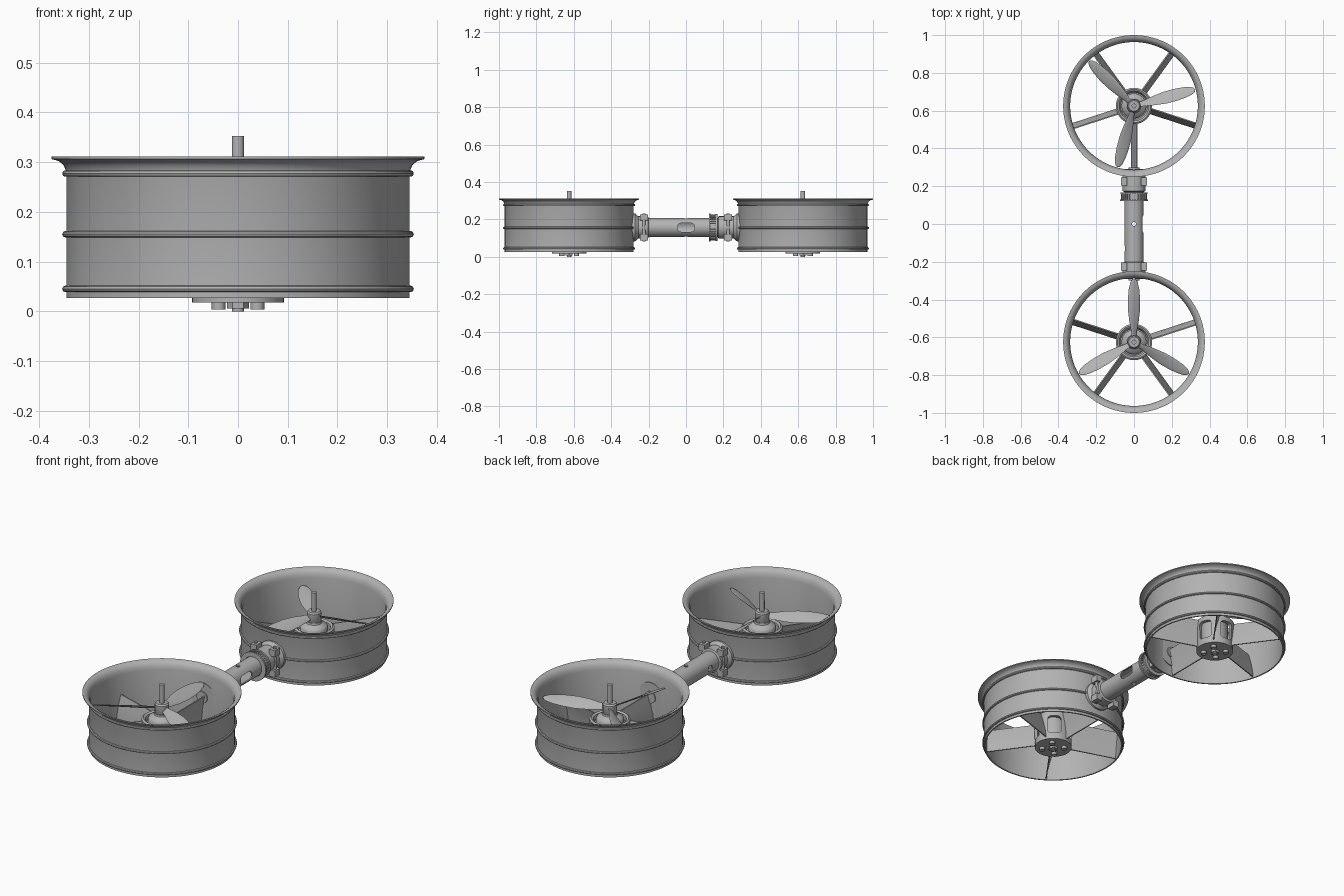
import bpy, bmesh
from math import sin, cos, pi, radians, tau
from mathutils import Matrix, Vector

if "Cube" in bpy.data.objects:
    bpy.data.objects.remove(bpy.data.objects["Cube"])

grey = bpy.data.materials.new("plain_grey")
grey.use_nodes = True
grey.diffuse_color = (0.45, 0.45, 0.45, 1)
grey.node_tree.nodes["Principled BSDF"].inputs["Base Color"].default_value = (0.45, 0.45, 0.45, 1)

T, I = Matrix.Translation, Matrix.Identity(4)


def rot(deg, axis="Z"):
    return Matrix.Rotation(radians(deg), 4, axis)


def finish(name, bm, matrix=I):
    bm.transform(matrix)
    bmesh.ops.recalc_face_normals(bm, faces=bm.faces)
    mesh = bpy.data.meshes.new(name)
    bm.to_mesh(mesh)
    bm.free()
    mesh.materials.append(grey)
    obj = bpy.data.objects.new(name, mesh)
    bpy.context.collection.objects.link(obj)
    return obj


def activate(obj):
    bpy.ops.object.select_all(action="DESELECT")
    obj.select_set(True)
    bpy.context.view_layer.objects.active = obj


def smooth(obj):
    activate(obj)
    bpy.ops.object.shade_smooth_by_angle(angle=radians(35))
    return obj


def cut(obj, cutter):
    mod = obj.modifiers.new("cut", "BOOLEAN")
    mod.operation, mod.solver, mod.object = "DIFFERENCE", "EXACT", cutter
    activate(obj)
    bpy.ops.object.modifier_apply(modifier=mod.name)
    bpy.data.objects.remove(cutter)


def loft(bm, rings, closed=False):
    """Skin equal-length loops of points, capping the ends unless closed."""
    loops = [[bm.verts.new(p) for p in ring] for ring in rings]
    pairs = list(zip(loops, loops[1:])) + ([(loops[-1], loops[0])] if closed else [])
    for a, b in pairs:
        for i in range(len(a)):
            j = (i + 1) % len(a)
            bm.faces.new((a[i], a[j], b[j], b[i]))
    if not closed:
        bm.faces.new(loops[0])
        bm.faces.new(loops[-1])


def lathe(bm, profile, sides=64, closed=False, center=(0, 0)):
    cx, cy = center
    loft(bm, [[(cx + r * cos(tau * i / sides), cy + r * sin(tau * i / sides), z)
               for i in range(sides)] for r, z in profile], closed)


def turned(name, profile, matrix=I, sides=64, closed=False):
    bm = bmesh.new()
    lathe(bm, profile, sides, closed)
    return finish(name, bm, matrix)


def rounded_box(bm, size, matrix, radius=0.0):
    """Box whose edges along local x are rounded."""
    geo = bmesh.ops.create_cube(bm, size=1, matrix=Matrix.Diagonal((*size, 1)))
    verts = geo["verts"]
    if radius:
        edges = [e for e in bm.edges if e.verts[0] in verts
                 and abs(e.verts[0].co.x - e.verts[1].co.x) > size[0] / 2]
        bmesh.ops.bevel(bm, geom=edges, offset=radius, segments=5, affect="EDGES", profile=0.5)
    bmesh.ops.transform(bm, matrix=matrix, verts=bm.verts)


def box_cutter(size, matrix, radius):
    bm = bmesh.new()
    rounded_box(bm, size, matrix, radius)
    obj = finish("cutter", bm)
    obj.hide_render = True
    return obj


def ducted_fan(side, place, prop_turn):
    # Duct wall with flared inlet lip
    smooth(turned(side + "_duct", [
        (0.345, 0.027), (0.345, 0.28), (0.35, 0.293), (0.36, 0.302), (0.375, 0.306),
        (0.375, 0.311), (0.362, 0.309), (0.351, 0.302), (0.343, 0.29), (0.338, 0.27),
        (0.338, 0.027)], place, 96, True))

    # Raised bands around the duct
    for i, z in enumerate((0.045, 0.155, 0.277)):
        band = [(0.347 + 0.0065 * cos(tau * k / 8), z + 0.0065 * sin(tau * k / 8)) for k in range(8)]
        smooth(turned(f"{side}_band_{i + 1}", band, place, 96, True))

    # Motor housing with rounded windows between the vanes
    housing = turned(side + "_motor_housing", [
        (0.09, 0.026), (0.096, 0.15), (0.096, 0.172), (0.088, 0.178), (0.078, 0.172),
        (0.078, 0.04), (0.07, 0.026)], place, 60, True)
    for k in range(5):
        cut(housing, box_cutter((0.06, 0.066, 0.095),
            place @ rot(54 + 72 * k) @ T((0.09, 0, 0.1)), 0.015))
    smooth(housing)
    smooth(turned(side + "_motor", [
        (0.066, 0.03), (0.066, 0.175), (0.06, 0.185), (0.038, 0.197), (0.036, 0.205)], place, 48))
    smooth(turned(side + "_base_plate", [(0.092, 0.018), (0.092, 0.027)], place, 60))

    # Base fasteners
    bm = bmesh.new()
    for k in range(4):
        a = radians(45 + 90 * k)
        lathe(bm, [(0.014, 0.004), (0.014, 0.02)], 12, center=(0.055 * cos(a), 0.055 * sin(a)))
    lathe(bm, [(0.012, 0), (0.012, 0.02)], 16)
    lathe(bm, [(0.022, 0.006), (0.022, 0.02)], 6)
    smooth(finish(side + "_base_bolts", bm, place))

    # Cambered guide vanes
    bm = bmesh.new()
    for k in range(5):
        start = len(bm.verts)
        line = [(0.012, 0.033), (0.007, 0.075), (-0.002, 0.12), (-0.015, 0.168)]
        section = [(t + 0.003, z) for t, z in line] + [(t - 0.003, z) for t, z in reversed(line)]
        loft(bm, [[(r, t, z) for t, z in section] for r in (0.085, 0.34)])
        bm.verts.ensure_lookup_table()
        bmesh.ops.transform(bm, matrix=rot(18 + 72 * k), verts=bm.verts[start:])
    smooth(finish(side + "_guide_vanes", bm, place))

    # Three twisted propeller blades
    bm = bmesh.new()
    stations = [(0.02, 0.028, 40), (0.06, 0.04, 38), (0.11, 0.06, 34), (0.17, 0.073, 29),
                (0.23, 0.071, 25), (0.28, 0.06, 22), (0.315, 0.042, 20), (0.33, 0.024, 19),
                (0.335, 0.006, 19)]
    for k in range(3):
        start = len(bm.verts)
        rings = []
        for r, chord, pitch in stations:
            p, thick = radians(pitch), 0.003 + 0.06 * chord
            ring = []
            for i in range(12):
                u, v = chord / 2 * cos(tau * i / 12), thick / 2 * sin(tau * i / 12)
                ring.append((r, u * cos(p) - v * sin(p), 0.23 + u * sin(p) + v * cos(p)))
            rings.append(ring)
        loft(bm, rings)
        bm.verts.ensure_lookup_table()
        bmesh.ops.transform(bm, matrix=rot(90 + 120 * k + prop_turn), verts=bm.verts[start:])
    smooth(finish(side + "_propeller_blades", bm, place))

    # Propeller hub and shaft
    smooth(turned(side + "_propeller_hub", [
        (0.03, 0.2), (0.034, 0.206), (0.034, 0.25), (0.028, 0.257)], place, 32))
    smooth(turned(side + "_shaft", [(0.0125, 0.2), (0.0125, 0.352)], place, 20))


ducted_fan("front", T((0, -0.625, 0)), 0)
ducted_fan("rear", T((0, 0.625, 0)) @ Matrix.Diagonal((1, -1, 1, 1)), 15)

# Connecting tube, hollow, with side slot and small holes
MID = 0.157
along = T((0, 0, MID)) @ rot(-90, "X")
tube = turned("connecting_tube", [(0.05, -0.27), (0.05, 0.27), (0.043, 0.27), (0.043, -0.27)],
              along, 48, True)
cut(tube, box_cutter((0.06, 0.09, 0.046), T((0.05, 0, MID)), 0.018))
cut(tube, box_cutter((0.06, 0.03, 0.03), T((-0.05, -0.13, MID)), 0.012))
cut(tube, box_cutter((0.2, 0.02, 0.02), T((0, 0, MID)) @ rot(90, "Y"), 0.008))
smooth(tube)

# Clamp collars joining the tube to each duct
for side, s, inner in (("front", -1, 0.2), ("rear", 1, 0.17)):
    smooth(turned(side + "_collar", [
        (0.051, s * inner), (0.06, s * (inner + 0.004)), (0.06, s * 0.255),
        (0.074, s * 0.272), (0.074, s * 0.292)], along))
    bm = bmesh.new()
    for sx in (-1, 1):
        for sz in (-1, 1):
            bmesh.ops.create_cube(bm, size=1, matrix=T((sx * 0.053, s * 0.225, MID + sz * 0.053))
                                  @ Matrix.Diagonal((0.034, 0.044, 0.034, 1)))
    finish(side + "_collar_lugs", bm)
    bm = bmesh.new()
    for sx in (-1, 1):
        lathe(bm, [(0.008, MID - 0.075), (0.008, MID + 0.075)], 12, center=(sx * 0.055, s * 0.225))
    smooth(finish(side + "_collar_bolts", bm))
    smooth(turned(side + "_inner_boss", [(0.03, s * 0.28), (0.03, s * 0.298)], along, 24))

# Ribbed locking ring
bm = bmesh.new()
lathe(bm, [(0.051, 0.122), (0.074, 0.122), (0.074, 0.13), (0.064, 0.131), (0.064, 0.158),
           (0.072, 0.159), (0.072, 0.168), (0.051, 0.168)], 64, True)
for k in range(32):
    bmesh.ops.create_cube(bm, size=1, matrix=rot(360 * k / 32) @ T((0.065, 0, 0.145))
                          @ Matrix.Diagonal((0.008, 0.006, 0.028, 1)))
smooth(finish("locking_ring", bm, along))
